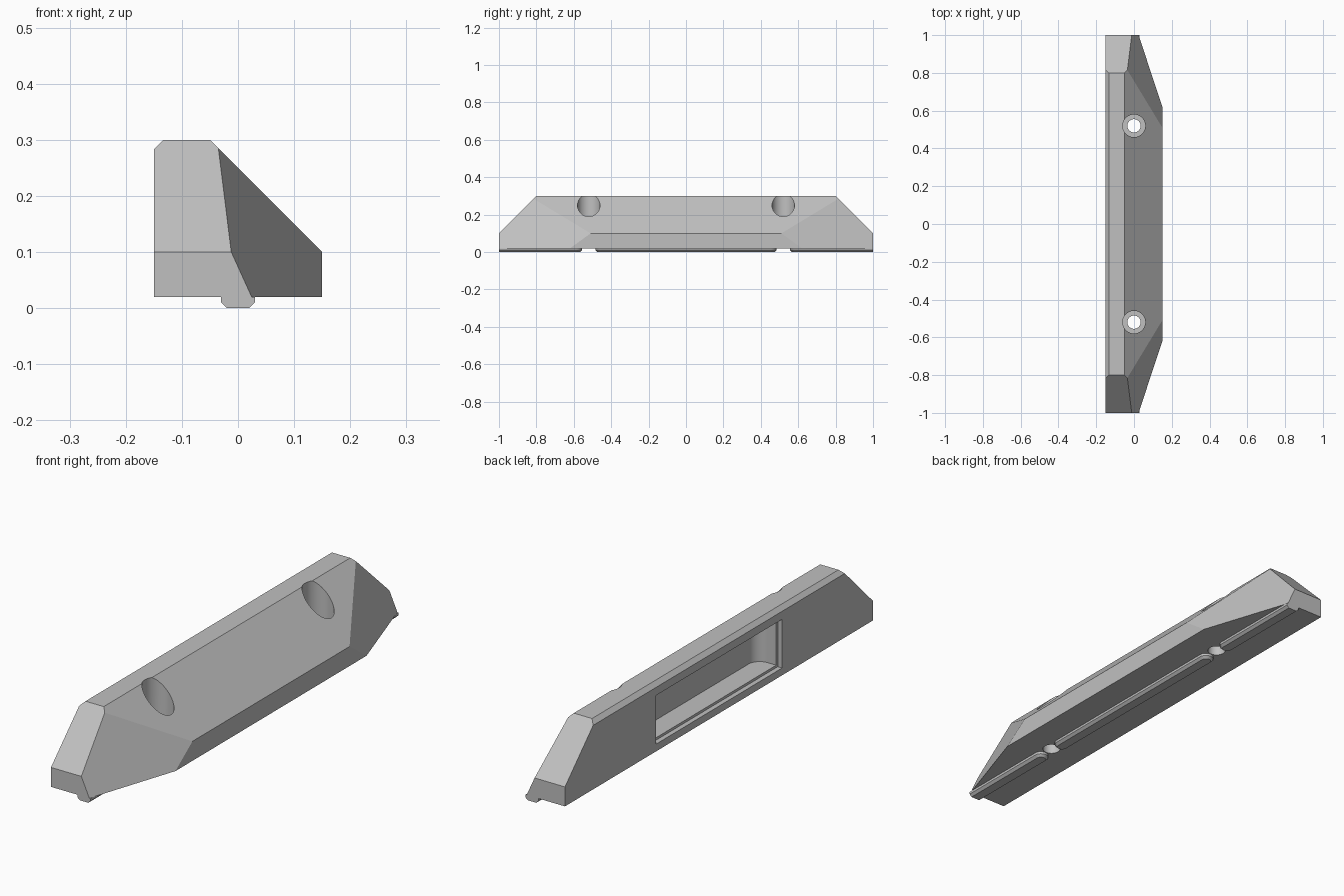
import bpy, bmesh, math
from mathutils import Vector

cube = bpy.data.objects.get("Cube")
if cube:
    bpy.data.objects.remove(cube, do_unlink=True)

grey = bpy.data.materials.new("light_grey")
grey.use_nodes = True
colour = (0.53, 0.53, 0.53, 1)
grey.diffuse_color = colour
grey.node_tree.nodes["Principled BSDF"].inputs["Base Color"].default_value = colour


def make(name, bm):
    bmesh.ops.recalc_face_normals(bm, faces=bm.faces)
    mesh = bpy.data.meshes.new(name)
    bm.to_mesh(mesh)
    bm.free()
    mesh.materials.append(grey)
    obj = bpy.data.objects.new(name, mesh)
    bpy.context.collection.objects.link(obj)
    return obj


def loft(rings):
    """Closed solid through matching rings of points."""
    bm = bmesh.new()
    loops = [[bm.verts.new(p) for p in ring] for ring in rings]
    n = len(loops[0])
    for a, b in zip(loops, loops[1:]):
        for i in range(n):
            j = (i + 1) % n
            bm.faces.new((a[i], a[j], b[j], b[i]))
    bm.faces.new(loops[0])
    bm.faces.new(loops[-1])
    return bm


def arc(cx, cy, r, start, end, steps):
    angles = [math.radians(start + (end - start) * i / steps) for i in range(steps + 1)]
    return [(cx + r * math.cos(a), cy + r * math.sin(a)) for a in angles]


def prism(name, outline, z0, z1):
    return make(name, loft([[(x, y, z) for x, y in outline] for z in (z0, z1)]))


def cut(target, cutter):
    cutter.hide_render = True
    mod = target.modifiers.new("cut", 'BOOLEAN')
    mod.operation = 'DIFFERENCE'
    mod.solver = 'EXACT'
    mod.object = cutter
    bpy.context.view_layer.objects.active = target
    bpy.ops.object.modifier_apply(modifier=mod.name)
    bpy.data.objects.remove(cutter, do_unlink=True)


def slice_off(bm, point, normal):
    geom = bm.verts[:] + bm.edges[:] + bm.faces[:]
    bmesh.ops.bisect_plane(bm, geom=geom, plane_co=point, plane_no=normal, clear_outer=True)
    bmesh.ops.holes_fill(bm, edges=[e for e in bm.edges if e.is_boundary])


# Wedge body: extruded section with sloped ends and slanted front corners
section = [(-.15, .02), (-.15, .283), (-.133, .3), (-.05, .3), (.15, .1), (.15, .02)]
bm = loft([[(x, y, z) for x, z in section] for y in (-1, 1)])
for s in (-1, 1):
    low = Vector((-.012, s, .1))
    high = Vector((-.035, s * .815, .285))
    side = Vector((.15, s * .51, .1))
    slice_off(bm, low, Vector((0, s, 1)))
    normal = (high - low).cross(side - low)
    slice_off(bm, low, normal if normal.x > 0 else -normal)
body = make("wedge_body", bm)

# Screw holes with wide counterbores
for s in (-1, 1):
    for radius, z0, z1 in ((.06, .1, .4), (.035, -.1, .2)):
        cut(body, prism("hole_cutter", arc(0, s * .52, radius, 0, 360, 48)[:-1], z0, z1))

# Rear pocket: shallow lip, then a deep recess with rounded inner corners
lip = [(-.2, -.41), (-.13, -.41), (-.13, .41), (-.2, .41)]
cut(body, prism("lip_cutter", lip, .05, .25))
recess = ([(-.2, -.4)] + arc(-.09, -.35, .05, -90, 0, 10)
          + arc(-.09, .35, .05, 0, 90, 10) + [(-.2, .4)])
cut(body, prism("recess_cutter", recess, .06, .24))


# Chamfered locating ribs underneath, rounded next to the holes
def rib_outline(w, y0, y1, inset, round_start):
    r = w - inset
    end = arc(0, y1 - w, r, 0, 180, 16)
    if round_start:
        return end + arc(0, y0 + w, r, 180, 360, 16)
    return end + [(-r, y0), (r, y0)]


def rib(name, y0, y1, round_start, flip=1):
    rings = []
    for z, inset in ((.02, 0), (.01, 0), (0, .01)):
        outline = rib_outline(.03, y0, y1, inset, round_start)
        rings.append([(x, flip * y, z) for x, y in outline])
    return make(name, loft(rings))


parts = [body,
         rib("centre_rib", -.483, .483, True),
         rib("front_rib", -1, -.557, False),
         rib("back_rib", -1, -.557, False, -1)]

bpy.ops.object.select_all(action='DESELECT')
for part in parts:
    part.select_set(True)
bpy.context.view_layer.objects.active = body
bpy.ops.object.shade_smooth_by_angle(angle=math.radians(20))
